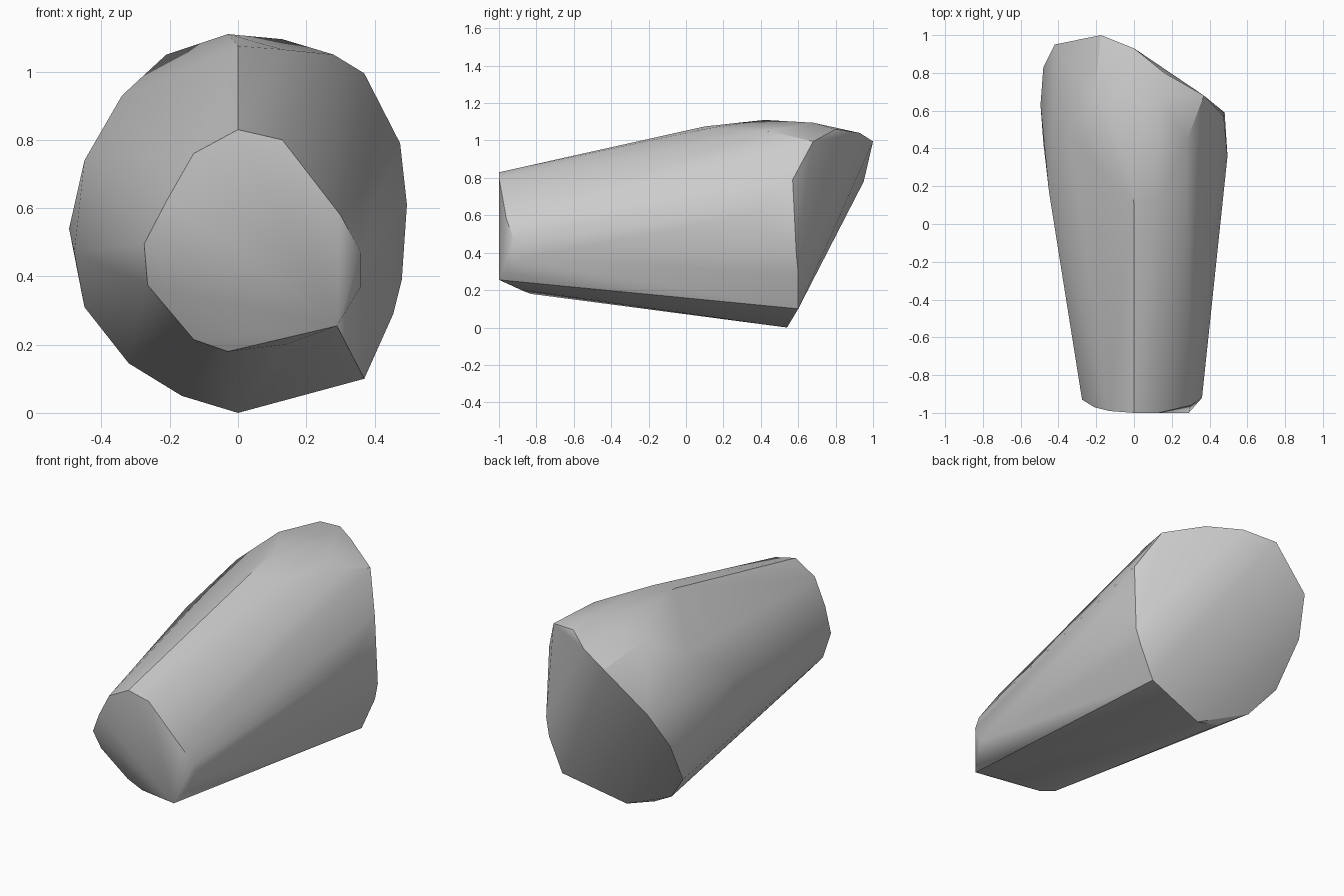
import bpy
import bmesh
import math

# Remove the default cube
default_cube = bpy.data.objects.get("Cube")
if default_cube is not None:
    bpy.data.objects.remove(default_cube, do_unlink=True)


def make_material(name, colour):
    """Flat material with matching viewport and render colours."""
    material = bpy.data.materials.new(name)
    material.use_nodes = True
    material.diffuse_color = colour
    shader = material.node_tree.nodes["Principled BSDF"]
    shader.inputs["Base Color"].default_value = colour
    return material


def make_hull(name, sections, material, unit=0.01):
    """Stretch one closed convex skin over several cross-sections."""
    mesh = bpy.data.meshes.new(name)
    bm = bmesh.new()
    for section in sections:
        for point in section:
            bm.verts.new([coordinate * unit for coordinate in point])
    result = bmesh.ops.convex_hull(bm, input=list(bm.verts))
    # Drop any points that ended up inside the skin
    unused = [item for item in result["geom_interior"] + result["geom_unused"]
              if isinstance(item, bmesh.types.BMVert)]
    bmesh.ops.delete(bm, geom=list(set(unused)), context="VERTS")
    bmesh.ops.recalc_face_normals(bm, faces=list(bm.faces))
    bm.to_mesh(mesh)
    bm.free()
    mesh.materials.append(material)
    hull = bpy.data.objects.new(name, mesh)
    bpy.context.collection.objects.link(hull)
    return hull


def shade_smooth(target, degrees):
    """Smooth shading that keeps the end rims and lower ridge crisp."""
    bpy.ops.object.select_all(action="DESELECT")
    target.select_set(True)
    bpy.context.view_layer.objects.active = target
    bpy.ops.object.shade_smooth_by_angle(angle=math.radians(degrees))


# Narrow front rim, in hundredths of a unit
front_rim = [
    (0, -100, 83), (13, -100, 80), (30, -96, 58), (36, -92, 47),
    (36, -88, 37), (29, -100, 25.5), (14, -88, 20), (-3, -83, 18),
    (-13, -82, 21.5), (-26.5, -87, 37.5), (-27.5, -93, 49.5),
    (-21, -97, 62), (-13, -99, 76),
]

# Widest points of the body, between the two rims
shoulder = [
    (0, 10, 107.5), (13, 12, 106.5), (-3, 42, 111), (28, 44, 105),
    (13, 68, 109.5), (49.5, 36, 61), (-49.5, 63, 54), (-48, 43, 47),
    (-45, 17, 74), (-34, 47, 93), (-21, 67, 105),
]

# Slanted back rim
back_rim = [
    (37, 60, 10), (45.5, 60, 29), (48, 59, 39), (47.5, 57, 79),
    (37, 68, 99.5), (16, 80, 106), (0, 93, 104), (-17.5, 100, 99.5),
    (-42, 95, 78), (-48, 83, 57), (-45, 67, 31), (-32, 59, 14.5),
    (-16.5, 52, 5), (0, 54, 0),
]

grey = make_material("plain grey", (0.6, 0.6, 0.6, 1))
body = make_hull("tapered_body", [front_rim, shoulder, back_rim], grey)
shade_smooth(body, 30)
